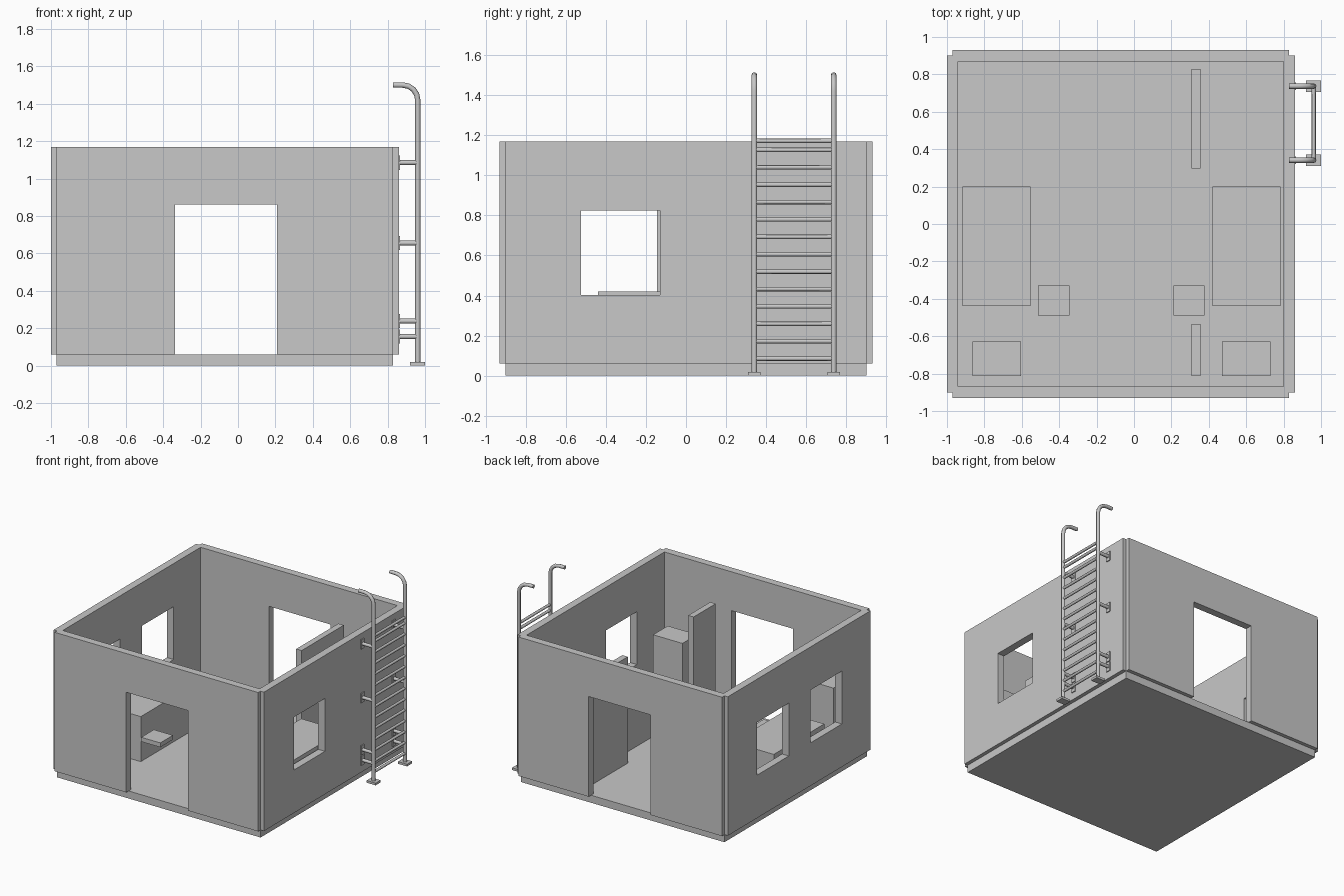
import bpy, bmesh, math
from mathutils import Matrix, Vector

cube = bpy.data.objects.get("Cube")
if cube:
    bpy.data.objects.remove(cube, do_unlink=True)

grey = bpy.data.materials.new("plain_grey")
grey.use_nodes = True
colour = (0.58, 0.58, 0.58, 1)
grey.diffuse_color = colour
grey.node_tree.nodes["Principled BSDF"].inputs["Base Color"].default_value = colour


def link(name, data):
    obj = bpy.data.objects.new(name, data)
    bpy.context.scene.collection.objects.link(obj)
    data.materials.append(grey)
    return obj


def box(name, x, y, z):
    """Box spanning the (low, high) range on each axis."""
    size = Vector(b - a for a, b in (x, y, z))
    mid = Vector((a + b) / 2 for a, b in (x, y, z))
    bm = bmesh.new()
    bmesh.ops.create_cube(bm, size=1, matrix=Matrix.Translation(mid) @ Matrix.Diagonal(size).to_4x4())
    mesh = bpy.data.meshes.new(name)
    bm.to_mesh(mesh)
    bm.free()
    return link(name, mesh)


def bake(obj):
    """Replace an object's data by its evaluated mesh."""
    deps = bpy.context.evaluated_depsgraph_get()
    mesh = bpy.data.meshes.new_from_object(obj.evaluated_get(deps))
    name = obj.name
    bpy.data.objects.remove(obj, do_unlink=True)
    mesh.materials.clear()
    return link(name, mesh)


def combine(target, tools):
    for tool, operation in tools:
        mod = target.modifiers.new(operation.lower(), "BOOLEAN")
        mod.object, mod.operation, mod.solver = tool, operation, "EXACT"
    target = bake(target)
    for tool, _ in tools:
        bpy.data.objects.remove(tool, do_unlink=True)
    return target


def tube(name, points, radius, resolution=2):
    curve = bpy.data.curves.new(name, "CURVE")
    curve.dimensions = "3D"
    curve.bevel_depth, curve.bevel_resolution = radius, resolution
    curve.use_fill_caps = True
    spline = curve.splines.new("POLY")
    spline.points.add(len(points) - 1)
    for point, co in zip(spline.points, points):
        point.co = (*co, 1)
    return bake(link(name, curve))


# Floor slab
FLOOR, TOP = 0.06, 1.17
box("floor", (-0.97, 0.83), (-0.9, 0.9), (0, FLOOR))

# Walls: notched corners, hollow inside, doors front and back, three windows
height, window = (FLOOR, TOP), (0.403, 0.825)
walls = box("walls", (-1, 0.86), (-0.9, 0.9), height)
combine(walls, [
    (box("long_walls", (-0.97, 0.83), (-0.93, 0.93), height), "UNION"),
    (box("room_cutter", (-0.94, 0.8), (-0.87, 0.87), (-0.2, 1.5)), "DIFFERENCE"),
    (box("door_cutter", (-0.337, 0.209), (-1.2, 1.2), (-0.1, 0.86)), "DIFFERENCE"),
    (box("right_window_cutter", (0.7, 1.1), (-0.523, -0.13), window), "DIFFERENCE"),
    (box("left_window_cutter", (-1.2, -0.8), (-0.54, -0.145), window), "DIFFERENCE"),
    (box("rear_window_cutter", (-1.2, -0.8), (0.13, 0.53), window), "DIFFERENCE"),
])

# Furniture on both sides of the passage
for side, shift in (("left", 0), ("right", 1.335)):
    box(side + "_bench", (-0.916 + shift, -0.553 + shift), (-0.438, 0.2), (FLOOR, 0.42))
    box(side + "_cabinet", (-0.864 + shift, -0.605 + shift), (-0.813, -0.627), (FLOOR, 0.62))
for side, x in (("left", (-0.513, -0.345)), ("right", (0.211, 0.377))):
    box(side + "_seat", x, (-0.489, -0.329), (0.25, 0.285))

# Partitions
for name, y in (("rear_partition", (0.297, 0.829)), ("front_partition", (-0.813, -0.535))):
    box(name, (0.307, 0.355), y, (FLOOR, 0.91))

# Ladder rails with hooked tops, feet and wall brackets
RAIL_X, BEND = 0.961, 0.08
rails = (0.341, 0.737)
for i, y in enumerate(rails):
    path = [(RAIL_X, y, 0.01)]
    for k in range(5):
        a = math.radians(22.5 * k)
        path.append((RAIL_X - BEND + BEND * math.cos(a), y, 1.42 + BEND * math.sin(a)))
    path.append((0.83, y, 1.5))
    tube(f"ladder_rail_{i}", path, 0.0145)
    box(f"ladder_foot_{i}", (0.92, 1), (y - 0.031, y + 0.031), (0, 0.018))
    for j, z in enumerate((0.155, 0.238, 0.655, 1.085)):
        tube(f"bracket_rod_{i}_{j}", [(0.86, y, z), (RAIL_X, y, z)], 0.0135)
        box(f"bracket_plate_{i}_{j}", (0.858, 0.867), (y - 0.02, y + 0.02), (z - 0.038, z + 0.038))

# Ladder rungs
for i, z in enumerate([0.085 + 0.0868 * k for k in range(13)] + [1.172]):
    tube(f"ladder_rung_{i}", [(RAIL_X, rails[0], z), (RAIL_X, rails[1], z)], 0.011)
